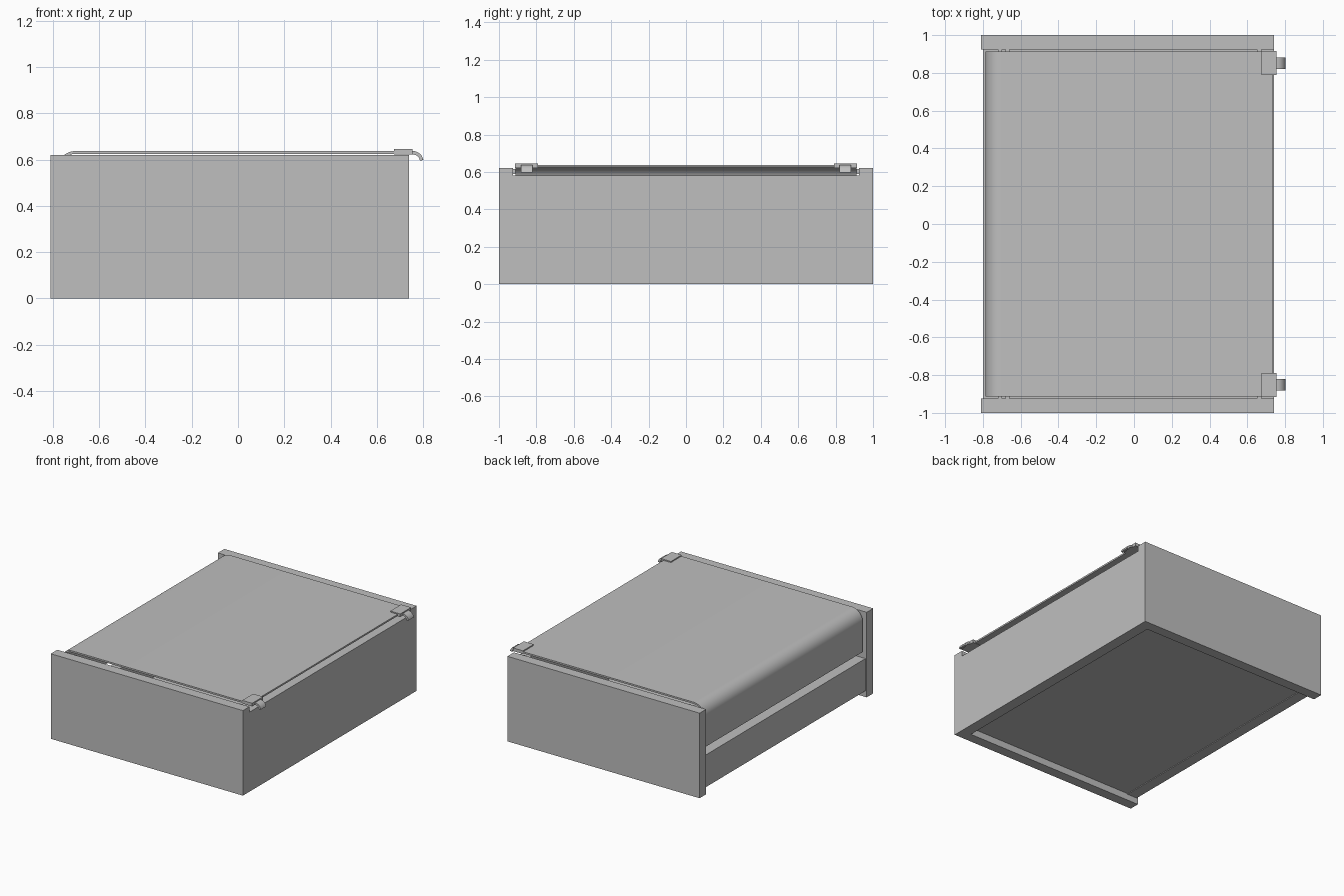
import bpy, bmesh, math

if "Cube" in bpy.data.objects:
    bpy.data.objects.remove(bpy.data.objects["Cube"], do_unlink=True)

grey = bpy.data.materials.new("light_grey")
grey.use_nodes = True
COLOUR = (0.52, 0.52, 0.52, 1)
grey.diffuse_color = COLOUR
grey.node_tree.nodes["Principled BSDF"].inputs["Base Color"].default_value = COLOUR


def extrude_profile(name, pts, y0, y1, smooth=False):
    """Closed x-z outline extruded along y."""
    bm = bmesh.new()
    face = bm.faces.new([bm.verts.new((x, y0, z)) for x, z in pts])
    new = bmesh.ops.extrude_face_region(bm, geom=[face])["geom"]
    verts = [g for g in new if isinstance(g, bmesh.types.BMVert)]
    bmesh.ops.translate(bm, vec=(0, y1 - y0, 0), verts=verts)
    bmesh.ops.recalc_face_normals(bm, faces=bm.faces)
    mesh = bpy.data.meshes.new(name)
    bm.to_mesh(mesh)
    bm.free()
    mesh.materials.append(grey)
    obj = bpy.data.objects.new(name, mesh)
    bpy.context.collection.objects.link(obj)
    if smooth:
        bpy.ops.object.select_all(action='DESELECT')
        obj.select_set(True)
        bpy.context.view_layer.objects.active = obj
        bpy.ops.object.shade_smooth_by_angle(angle=math.radians(30))
    return obj


def box(name, x, y, z):
    return extrude_profile(name, [(x[0], z[0]), (x[1], z[0]), (x[1], z[1]), (x[0], z[1])], *y)


def arc(cx, cz, r, a0, a1, n=12):
    angles = [math.radians(a0 + (a1 - a0) * i / n) for i in range(n + 1)]
    return [(cx + r * math.cos(a), cz + r * math.sin(a)) for a in angles]


INNER = 0.925   # inner faces of the end panels
EDGE = 0.912    # side edges of the cover
TOP = 0.637
RADIUS = 0.087
THICK = 0.012

# Main carcass
box("right_wall", (0.66, 0.74), (-INNER, INNER), (0, 0.58))
box("left_wall", (-0.80, -0.72), (-INNER, INNER), (0.045, 0.28))
box("floor_panel", (-0.72, 0.66), (-INNER, INNER), (0.05, 0.07))

# Sheet cover that bends down over the left wall
cx, cz = -0.787 + RADIUS, TOP - RADIUS
outer = [(-0.787, 0.33)] + arc(cx, cz, RADIUS, 180, 90) + [(0.735, TOP)]
inner = ([(0.735, TOP - THICK)] + arc(cx, cz, RADIUS - THICK, 90, 180)
         + [(-0.787 + THICK, 0.33)])
extrude_profile("bent_cover", outer + inner, -EDGE, EDGE, True)

# Curved pull tab section
tab = arc(0.755, 0.59, 0.047, 90, 10) + arc(0.755, 0.59, 0.032, 10, 90)

for side, label in ((-1, "front"), (1, "back")):
    def span(a, b):
        return tuple(sorted((side * a, side * b)))

    box(label + "_end_panel", (-0.81, 0.74), span(INNER, 1.0), (0, 0.62))
    # Clip plate and curved tab on the cover edge
    box(label + "_clip_plate", (0.675, 0.755), span(0.79, 0.915), (0.622, 0.645))
    extrude_profile(label + "_clip_tab", tab, *span(0.82, 0.882), smooth=True)
    # Small guides in the slot beside the cover
    for i, x in enumerate(((-0.72, -0.70), (-0.68, -0.66), (0.65, 0.675))):
        box(f"{label}_guide_{i + 1}", x, span(EDGE, INNER), (0.59, 0.615))
